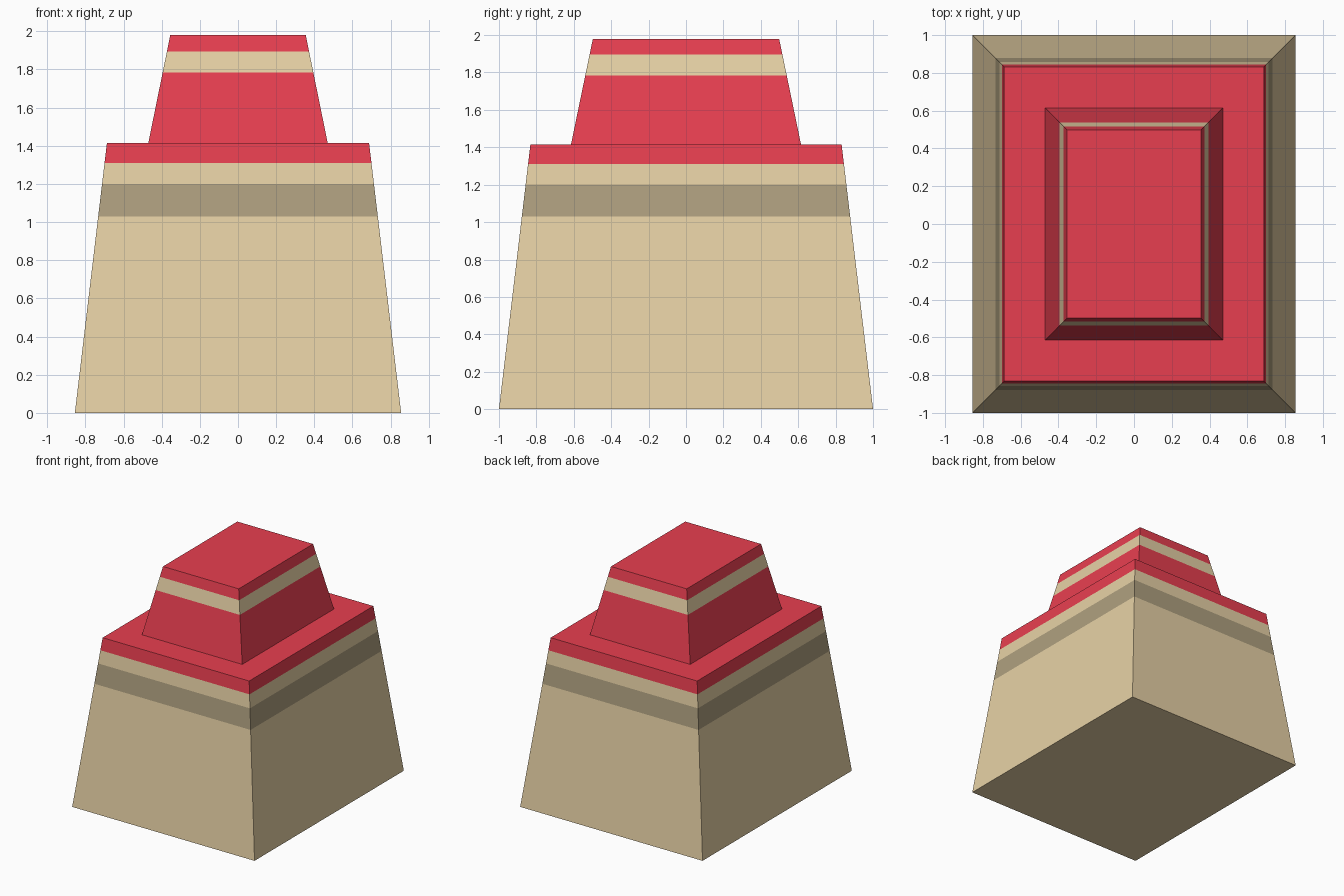
import bpy, bmesh

if "Cube" in bpy.data.objects:
    bpy.data.objects.remove(bpy.data.objects["Cube"])


def material(name, rgb):
    m = bpy.data.materials.new(name)
    m.diffuse_color = [(c / 255) ** 2.2 for c in rgb] + [1.0]
    m.use_nodes = True
    m.node_tree.nodes["Principled BSDF"].inputs["Base Color"].default_value = m.diffuse_color
    return m


cream = material("cream", (230, 208, 164))
taupe = material("taupe", (173, 158, 126))
red = material("red", (231, 65, 81))
MATS = [cream, taupe, red]


def tier(name, bottom, top, heights, colours, cap_bottom=False, cap_top=False, ledge=None):
    """Tapered rectangular tier, cut into colour bands at the given heights."""
    bm = bmesh.new()
    z0, z1 = heights[0], heights[-1]

    def ring(hx, hy, z):
        return [bm.verts.new((sx * hx, sy * hy, z))
                for sx, sy in ((-1, -1), (1, -1), (1, 1), (-1, 1))]

    rings = []
    for z in heights:
        t = (z - z0) / (z1 - z0)
        rings.append(ring(*(b + (e - b) * t for b, e in zip(bottom, top)), z))
    colours = list(colours)
    if ledge:
        rings.append(ring(*ledge, z1))
        colours.append(red)
    for a, b, colour in zip(rings, rings[1:], colours):
        for i in range(4):
            j = (i + 1) % 4
            bm.faces.new((a[i], a[j], b[j], b[i])).material_index = MATS.index(colour)
    if cap_bottom:
        bm.faces.new(rings[0][::-1]).material_index = MATS.index(colours[0])
    if cap_top:
        bm.faces.new(rings[-1]).material_index = MATS.index(colours[-1])
    mesh = bpy.data.meshes.new(name)
    for m in MATS:
        mesh.materials.append(m)
    bm.to_mesh(mesh)
    bm.free()
    obj = bpy.data.objects.new(name, mesh)
    bpy.context.collection.objects.link(obj)
    return obj


UPPER_FOOT = (0.47, 0.615)

# Wide lower tier with banded rim and flat ledge
tier("lower_tier", (0.855, 1.0), (0.687, 0.832), (0, 1.03, 1.2, 1.31, 1.415),
     (cream, taupe, cream, red), cap_bottom=True, ledge=UPPER_FOOT)

# Narrow upper tier with a cream stripe and flat top
tier("upper_tier", UPPER_FOOT, (0.355, 0.498), (1.415, 1.785, 1.895, 1.98),
     (red, cream, red), cap_top=True)
